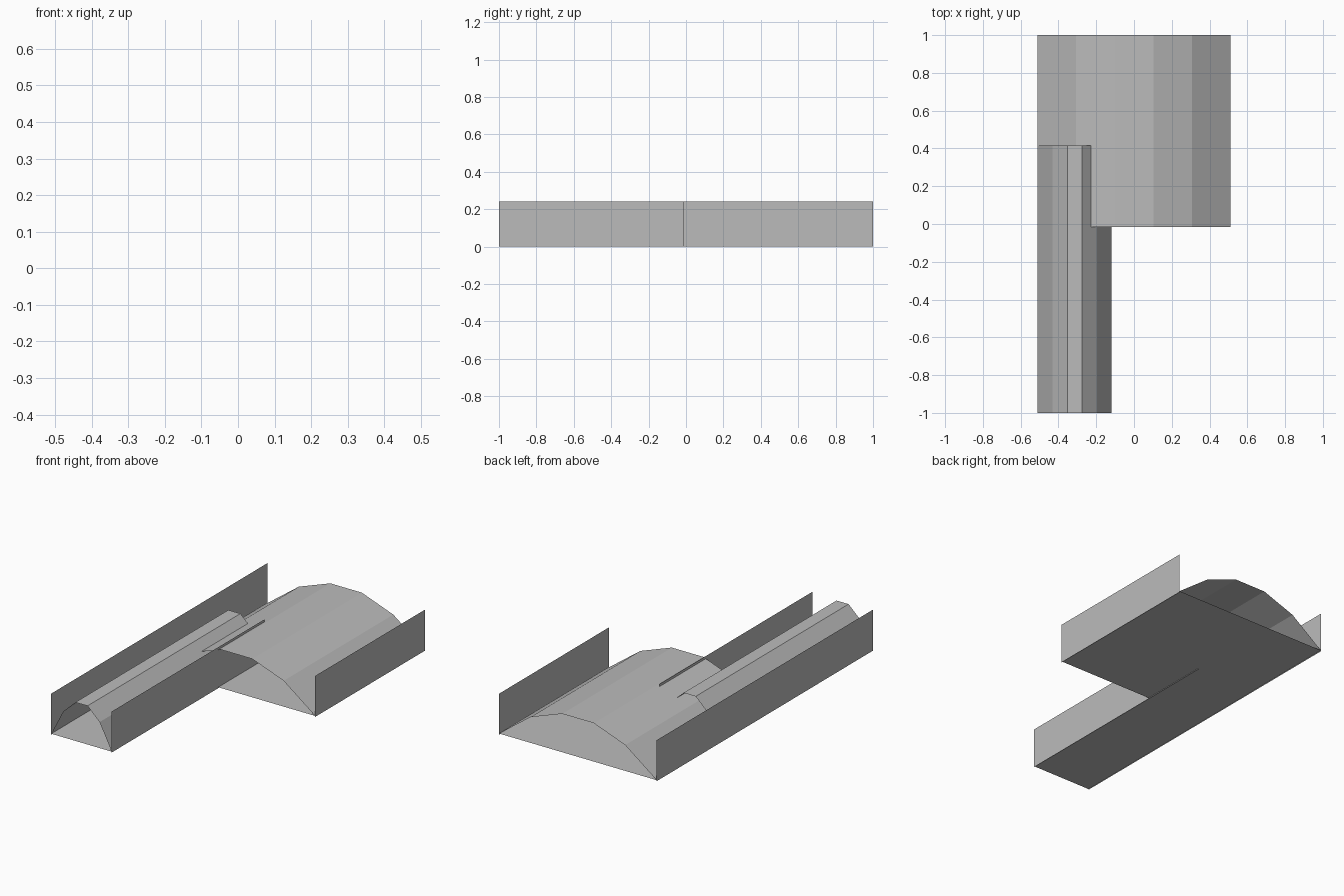
import bpy

if "Cube" in bpy.data.objects:
    bpy.data.objects.remove(bpy.data.objects["Cube"])

grey = bpy.data.materials.new("plain grey")
grey.diffuse_color = (0.5, 0.5, 0.5, 1.0)
grey.use_nodes = True
grey.node_tree.nodes["Principled BSDF"].inputs["Base Color"].default_value = grey.diffuse_color


def sheet(name, profile, y0, y1):
    """Sweep an open x-z profile along y as a thin flat-faced sheet."""
    n = len(profile)
    verts = [(x, y, z) for y in (y0, y1) for x, z in profile]
    faces = [(i, i + 1, n + i + 1, n + i) for i in range(n - 1)]
    mesh = bpy.data.meshes.new(name)
    mesh.from_pydata(verts, [], faces)
    mesh.materials.append(grey)
    obj = bpy.data.objects.new(name, mesh)
    bpy.context.collection.objects.link(obj)
    return obj


def vault_profile(x0, x1, base):
    """Five-sided arch between two springing points."""
    heights = (base, 0.157, 0.231, 0.231, 0.157, base)
    return [(x0 + (x1 - x0) * i / 5, z) for i, z in enumerate(heights)]


TOP = 0.24
# name, left x, right x, front y, back y, floor height
halls = (
    ("wide", -0.51, 0.51, -0.015, 1.0, 0.006),
    ("narrow", -0.51, -0.118, -1.0, 0.415, 0.005),
)
for name, x0, x1, y0, y1, base in halls:
    # Open-ended vaulted roof and its floor
    sheet(name + "_vault", vault_profile(x0, x1, base), y0, y1)
    sheet(name + "_floor", [(x0, base), (x1, base)], y0, y1)
    # Outer wall on the right side
    sheet(name + "_right_wall", [(x1, 0.0), (x1, TOP)], y0, y1)

# Shared wall along the whole left side
sheet("left_wall", [(-0.51, TOP), (-0.51, 0.0)], -1.0, 1.0)
